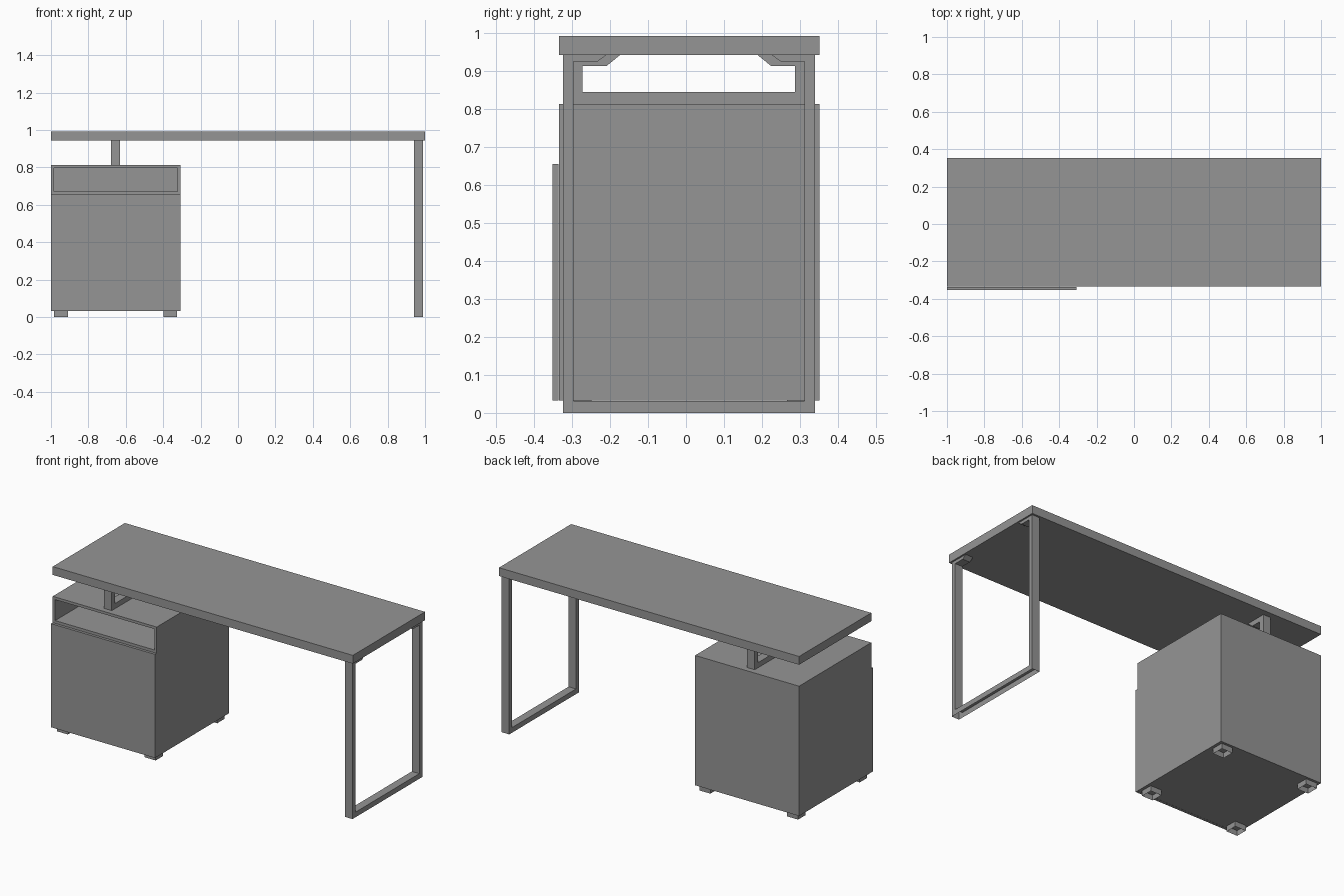
import bpy, bmesh
from mathutils import Vector

if "Cube" in bpy.data.objects:
    bpy.data.objects.remove(bpy.data.objects["Cube"])

# Dark grey finish shared by every part
grey = bpy.data.materials.new("dark_grey")
grey.diffuse_color = (0.3, 0.3, 0.3, 1)
grey.use_nodes = True
grey.node_tree.nodes["Principled BSDF"].inputs["Base Color"].default_value = grey.diffuse_color


def finish(bm, name):
    mesh = bpy.data.meshes.new(name)
    bm.to_mesh(mesh)
    bm.free()
    mesh.materials.append(grey)
    obj = bpy.data.objects.new(name, mesh)
    bpy.context.collection.objects.link(obj)
    return obj


def box_bm(x, y, z):
    bm = bmesh.new()
    bmesh.ops.create_cube(bm, size=1)
    for v in bm.verts:
        v.co = Vector([lo + (hi - lo) * (c + 0.5) for c, (lo, hi) in zip(v.co, (x, y, z))])
    return bm


def open_underside(bm):
    bm.normal_update()
    floor = [f for f in bm.faces if f.normal.z < -0.9 and f.calc_center_median().z < 0.001]
    bmesh.ops.delete(bm, geom=floor, context='FACES')


def tube_frame(name, x, y, z, t, lip, slope, bar):
    """C-shaped side frame with two bevelled lips carrying the top."""
    half, mid = (y[1] - y[0]) / 2, (y[0] + y[1]) / 2
    side = [(half, z[0]), (half, z[1]), (half - lip - slope, z[1]),
            (half - lip, z[1] - bar), (half - t, z[1] - bar), (half - t, z[0] + 0.031)]
    outline = side + [(-a, b) for a, b in reversed(side)]
    bm = bmesh.new()
    rings = [[bm.verts.new((px, mid + a, b)) for a, b in outline] for px in x]
    for ring in rings:
        bm.faces.new(ring)
    for i in range(len(outline)):
        bm.faces.new((rings[0][i - 1], rings[0][i], rings[1][i], rings[1][i - 1]))
    bmesh.ops.recalc_face_normals(bm, faces=bm.faces)
    open_underside(bm)
    return finish(bm, name)


# Desktop
finish(box_bm((-1, 1), (-0.335, 0.352), (0.943, 0.993)), "desktop")

# Cabinet body with an open shelf recessed into the upper front
bm = box_bm((-1, -0.307), (-0.335, 0.352), (0.032, 0.814))
bmesh.ops.bisect_plane(bm, geom=bm.verts[:] + bm.edges[:] + bm.faces[:],
                       plane_co=(0, 0, 0.656), plane_no=(0, 0, 1))
bmesh.ops.dissolve_limit(bm, angle_limit=0.01, verts=bm.verts[:],
                         edges=[e for e in bm.edges
                                if all(abs(v.co.z - 0.656) < 1e-4 for v in e.verts)
                                and max(v.co.y for v in e.verts) > 0])
bm.normal_update()
front = [f for f in bm.faces if f.normal.y < -0.9 and f.calc_center_median().z > 0.65]
bmesh.ops.inset_region(bm, faces=front, thickness=0.016, use_even_offset=True)
shelf = bmesh.ops.extrude_discrete_faces(bm, faces=front)['faces']
bmesh.ops.translate(bm, verts=shelf[0].verts, vec=(0, 0.67, 0))
finish(bm, "cabinet_body")

# Drawer fronts
for name, z in (("lower_drawer_front", (0.032, 0.49)), ("upper_drawer_front", (0.49, 0.656))):
    finish(box_bm((-1, -0.307), (-0.352, -0.336), z), name)

# Hollow cabinet feet
for i, x in enumerate(((-0.983, -0.91), (-0.398, -0.325))):
    for j, y in enumerate(((-0.32, -0.249), (0.266, 0.337))):
        bm = box_bm(x, y, (0, 0.032))
        open_underside(bm)
        finish(bm, f"cabinet_foot_{i}{j}")

# Right leg frame and the small riser above the cabinet
tube_frame("right_leg_frame", (0.94, 0.99), (-0.324, 0.34), (0, 0.943), 0.028, 0.09, 0.025, 0.018)
tube_frame("cabinet_riser", (-0.68, -0.63), (-0.302, 0.317), (0.814, 0.943), 0.03, 0.092, 0.037, 0.03)
